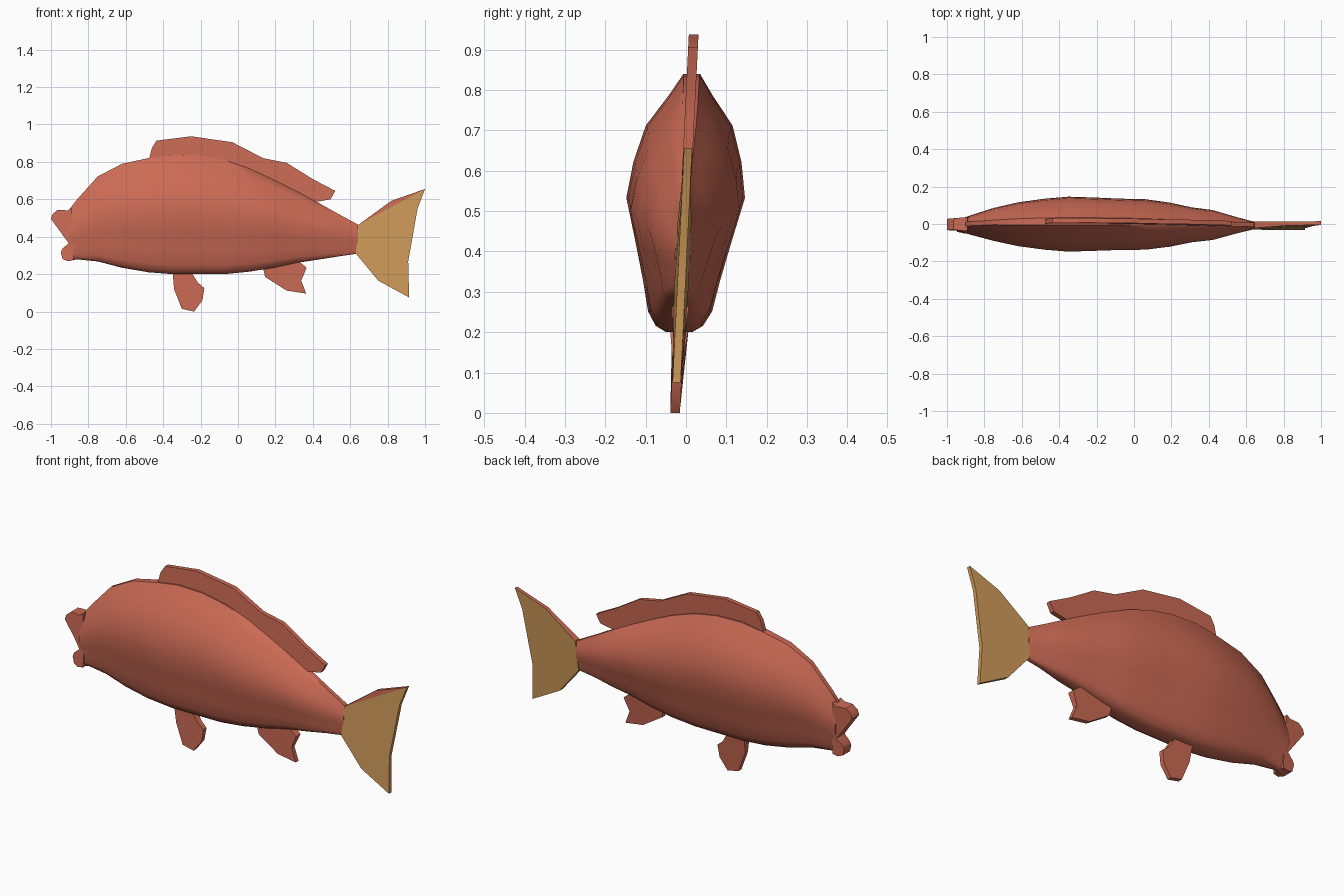
import bpy, bmesh

if "Cube" in bpy.data.objects:
    bpy.data.objects.remove(bpy.data.objects["Cube"])


def material(name, rgb):
    m = bpy.data.materials.new(name)
    m.diffuse_color = (*rgb, 1)
    m.use_nodes = True
    m.node_tree.nodes["Principled BSDF"].inputs["Base Color"].default_value = m.diffuse_color
    return m


RED = material("fish red", (0.60, 0.145, 0.09))
TAN = material("tail tan", (0.62, 0.32, 0.10))


def finish(name, bm, mats, angle=0.7):
    # The whole fish leans slightly: upper parts sit towards +y
    for v in bm.verts:
        v.co.y += 0.049 * (v.co.z - 0.55)
    bmesh.ops.recalc_face_normals(bm, faces=bm.faces)
    me = bpy.data.meshes.new(name)
    bm.to_mesh(me)
    bm.free()
    for m in mats:
        me.materials.append(m)
    ob = bpy.data.objects.new(name, me)
    bpy.context.collection.objects.link(ob)
    bpy.ops.object.select_all(action='DESELECT')
    bpy.context.view_layer.objects.active = ob
    ob.select_set(True)
    bpy.ops.object.shade_smooth_by_angle(angle=angle)
    return ob


def plate(name, pts, thick, mats):
    """Thin fin from an x-z outline; thick(x, z) gives the half thickness."""
    bm = bmesh.new()
    sides = [[bm.verts.new((x, s * thick(x, z), z)) for x, z in pts] for s in (-1, 1)]
    n = len(pts)
    bm.faces.new(sides[0])
    bm.faces.new(sides[1][::-1])
    for i in range(n):
        j = (i + 1) % n
        bm.faces.new((sides[0][j], sides[0][i], sides[1][i], sides[1][j]))
    bmesh.ops.recalc_face_normals(bm, faces=bm.faces)
    if len(mats) > 1:  # second colour on the far side
        for f in bm.faces:
            f.material_index = 1 if f.normal.y > 0.7 else 0
    return finish(name, bm, mats)


# Body: stations of x, bottom z, top z, half width
stations = [
    (-0.905, .27, .542, .042), (-0.86, .279, .60, .056), (-0.75, .268, .722, .088),
    (-0.62, .234, .79, .117), (-0.48, .21, .82, .136), (-0.35, .2, .84, .147),
    (-0.2, .2, .835, .142), (-0.07, .2, .81, .137), (0.06, .213, .765, .135),
    (0.19, .234, .705, .118), (0.31, .26, .645, .093), (0.42, .276, .587, .08),
    (0.54, .295, .52, .046), (0.642, .31, .465, .02)]
# Cross-section: fraction of height, fraction of half width
section = [(0, .22), (.025, .40), (.08, .54), (.2, .65), (.35, .81), (.52, 1),
           (.66, .91), (.8, .73), (.92, .36), (1, .14)]
bm = bmesh.new()
rings = []
for x, lo, hi, w in stations:
    half = [(max(b * w, 0.011), lo + t * (hi - lo)) for t, b in section]
    loop = half + [(-y, z) for y, z in reversed(half)]
    rings.append([bm.verts.new((x, y, z)) for y, z in loop])
n = len(rings[0])
for a, b in zip(rings, rings[1:]):
    for i in range(n):
        j = (i + 1) % n
        bm.faces.new((a[i], a[j], b[j], b[i]))
bm.faces.new(rings[0])
bm.faces.new(rings[-1])
finish("body", bm, [RED], 0.9)

# Lips: open mouth
lip = lambda x, z: 0.030 if x < -0.93 else 0.036
plate("upper_lip", [(-1, .495), (-.992, .52), (-.965, .543), (-.91, .541), (-.89, .556),
                    (-.88, .42), (-.905, .365), (-.945, .42)], lip, [RED])
plate("lower_lip", [(-.905, .365), (-.94, .335), (-.947, .315), (-.938, .28),
                    (-.91, .27), (-.88, .276), (-.88, .4)], lip, [RED])

# Fins
flat = lambda x, z: 0.012
plate("dorsal_fin", [(-.475, .818), (-.46, .875), (-.435, .914), (-.25, .937), (-.03, .905),
                     (.135, .82), (.26, .795), (.4, .708), (.52, .645), (.495, .6),
                     (.415, .586), (.31, .63), (.06, .75), (-.2, .815), (-.35, .82)],
      lambda x, z: 0.012, [RED])
plate("pelvic_fin", [(-.35, .22), (-.342, .12), (-.3, .014), (-.235, 0), (-.19, .06),
                     (-.18, .125), (-.215, .155), (-.255, .22)],
      lambda x, z: 0.012 + max(0, z - .12) * .12, [RED])
plate("anal_fin", [(.13, .25), (.145, .185), (.26, .112), (.365, .096), (.338, .165),
                   (.367, .235), (.32, .272), (.32, .29)],
      lambda x, z: 0.012 + max(0, z - .17) * .1, [RED])

# Tail: tan fan, with a red strip along the upper edge of the near side
taper = lambda x, z: 0.018 - 0.008 * min(1, (x - .63) / .2)
plate("tail_fin", [(.645, .465), (.70, .495), (.84, .57), (1, .655), (.96, .55), (.93, .38),
                   (.91, .27), (.915, .075), (.75, .165), (.63, .31)], taper, [TAN])
plate("tail_upper_edge", [(.645, .465), (.82, .592), (1, .655), (.84, .57), (.70, .495)],
      taper, [RED, TAN])
